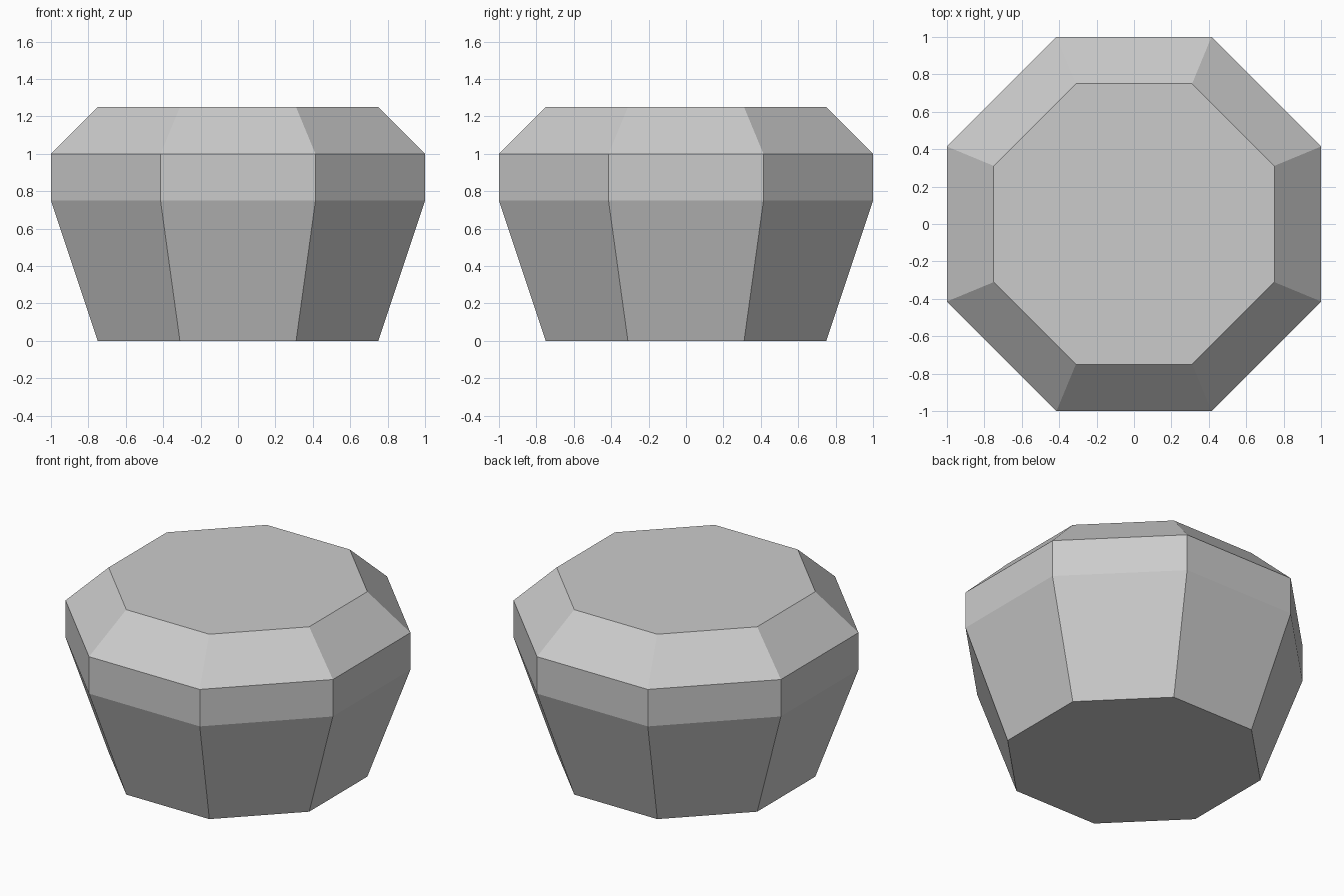
import bpy
import bmesh
from math import cos, sin, pi

default = bpy.data.objects.get("Cube")
if default:
    bpy.data.objects.remove(default, do_unlink=True)

SIDES = 8
# Profile: (distance from axis to each flat side, height)
PROFILE = [(0.75, 0.0), (1.0, 0.75), (1.0, 1.0), (0.75, 1.25)]


def make_material(name, color):
    mat = bpy.data.materials.new(name)
    mat.use_nodes = True
    mat.diffuse_color = color
    mat.node_tree.nodes["Principled BSDF"].inputs["Base Color"].default_value = color
    return mat


def ring(bm, apothem, z):
    radius = apothem / cos(pi / SIDES)
    angles = [(i + 0.5) * 2 * pi / SIDES for i in range(SIDES)]
    return [bm.verts.new((radius * cos(a), radius * sin(a), z)) for a in angles]


# Faceted octagonal body: flared wall, upright band, sloped shoulder, flat caps
bm = bmesh.new()
rings = [ring(bm, apothem, z) for apothem, z in PROFILE]
for low, high in zip(rings, rings[1:]):
    for i in range(SIDES):
        j = (i + 1) % SIDES
        bm.faces.new((low[i], low[j], high[j], high[i]))
bm.faces.new(rings[0][::-1])
bm.faces.new(rings[-1])
bmesh.ops.recalc_face_normals(bm, faces=bm.faces)

mesh = bpy.data.meshes.new("octagonal_body")
bm.to_mesh(mesh)
bm.free()
mesh.materials.append(make_material("light grey", (0.6, 0.6, 0.6, 1.0)))
body = bpy.data.objects.new("octagonal_body", mesh)
bpy.context.collection.objects.link(body)
